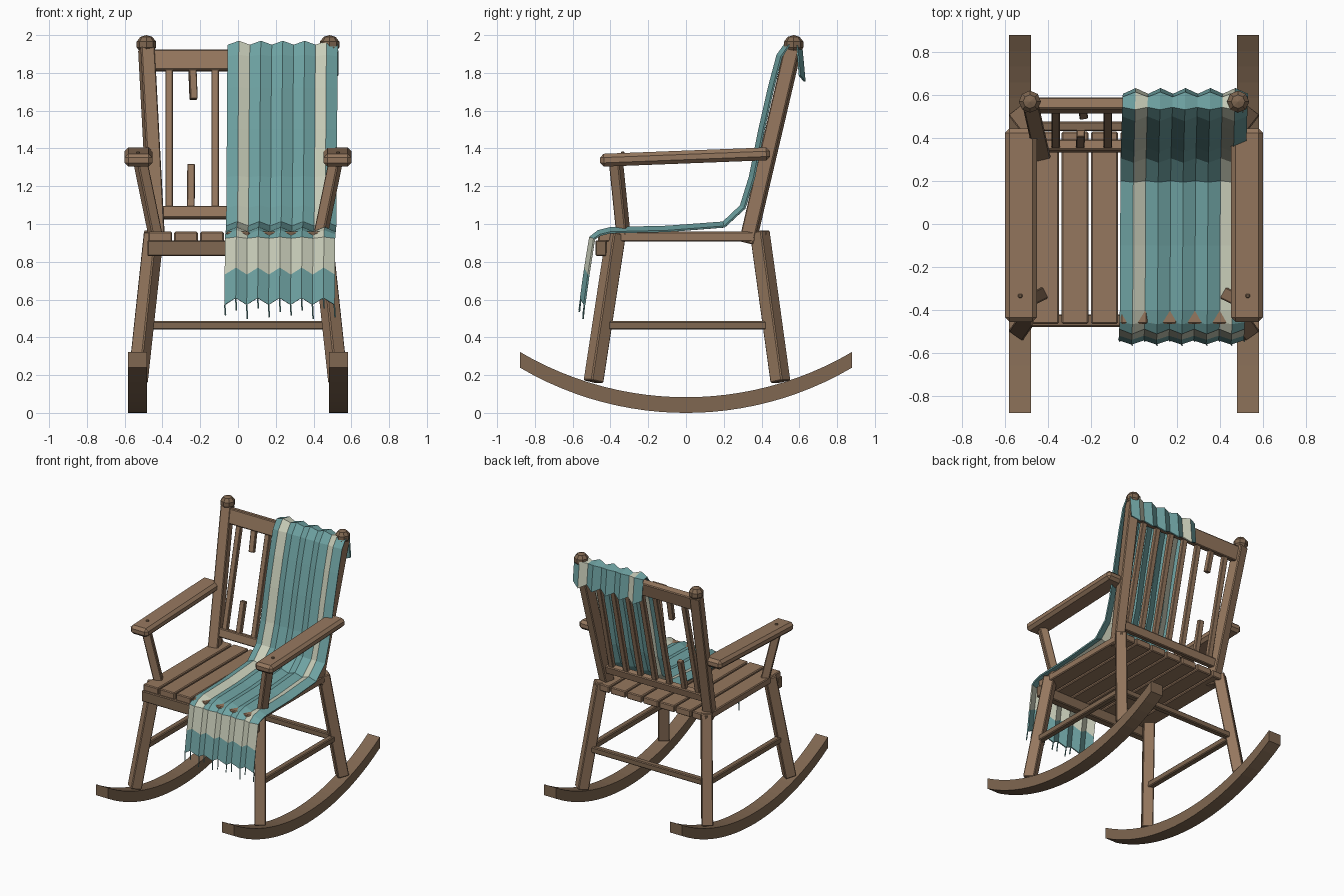
import bpy, bmesh, math
from mathutils import Vector, Quaternion

cube = bpy.data.objects.get("Cube")
if cube:
    bpy.data.objects.remove(cube)


def material(name, r, g, b):
    m = bpy.data.materials.new(name)
    m.use_nodes = True
    m.diffuse_color = (r, g, b, 1)
    m.node_tree.nodes["Principled BSDF"].inputs["Base Color"].default_value = (r, g, b, 1)
    return m


wood = material("light wood", .30, .185, .112)
dark_wood = material("dark wood", .215, .136, .082)
teal = material("teal cloth", .16, .37, .37)
cream = material("cream cloth", .60, .63, .50)


def finish(name, bm, *mats, bevel=0):
    bmesh.ops.recalc_face_normals(bm, faces=bm.faces)
    mesh = bpy.data.meshes.new(name)
    bm.to_mesh(mesh)
    bm.free()
    for m in mats:
        mesh.materials.append(m)
    ob = bpy.data.objects.new(name, mesh)
    bpy.context.collection.objects.link(ob)
    if bevel:
        mod = ob.modifiers.new("chamfer", 'BEVEL')
        mod.width = bevel
        mod.segments = 1
    return ob


def beam(name, start, end, width, depth, mat=wood, bevel=.006, roll=0):
    """A box running from start to end; depth is measured upward on level beams."""
    a, b = Vector(start), Vector(end)
    bm = bmesh.new()
    bmesh.ops.create_cube(bm, size=1)
    for v in bm.verts:
        v.co *= Vector((width, depth, (b - a).length))
    ob = finish(name, bm, mat, bevel=bevel)
    ob.rotation_mode = 'QUATERNION'
    ob.rotation_quaternion = (b - a).to_track_quat('Z', 'Y') @ Quaternion((0, 0, 1), roll)
    ob.location = (a + b) / 2
    return ob


def back_y(z):
    """Depth of the leaning back at a height."""
    return .33 + .235 * (z - .92)


def rocker(name, x):
    bm = bmesh.new()
    steps, half, radius = 24, .88, 1.733
    rings = []
    for i in range(steps + 1):
        y = -half + 2 * half * i / steps
        z = radius - math.sqrt(radius ** 2 - y ** 2)
        rings.append([bm.verts.new((x + dx, y, z + dz))
                      for dx, dz in ((-.051, 0), (.051, 0), (.051, .083), (-.051, .083))])
    for r, q in zip(rings, rings[1:]):
        for k in range(4):
            n = (k + 1) % 4
            bm.faces.new((r[k], r[n], q[n], q[k]))
    bm.faces.new(rings[0])
    bm.faces.new(rings[-1])
    finish(name, bm, dark_wood)


# Mirrored side parts
for side, s in (("left", 1), ("right", -1)):
    rocker(side + "_rocker", s * .532)
    beam(side + "_front_leg", (s * .53, -.49, .165), (s * .445, -.37, .95), .08, .08)
    beam(side + "_back_leg", (s * .53, .50, .165), (s * .445, .39, .96), .08, .08)
    beam(side + "_back_post", (s * .43, back_y(.9), .9), (s * .485, back_y(1.93), 1.93), .075, .08)
    beam(side + "_arm_post", (s * .435, -.33, .93), (s * .515, -.37, 1.32), .06, .06)
    beam(side + "_armrest", (s * .527, -.455, 1.337), (s * .527, .445, 1.372), .148, .068, bevel=.02)
    beam(side + "_stretcher", (s * .497, -.43, .463), (s * .497, .44, .463), .045, .045, dark_wood)
    beam(side + "_arm_peg", (s * .53, -.335, 1.35), (s * .53, -.335, 1.385), .02, .02, dark_wood, .005)
    bm = bmesh.new()
    bmesh.ops.create_uvsphere(bm, u_segments=8, v_segments=5, radius=.054)
    for v in bm.verts:
        v.co = Vector((s * .485, .57, 1.95)) + v.co * Vector((1, 1, .93))
    finish(side + "_finial", bm, dark_wood)

# Seat
for i in range(7):
    x = (i - 3) * .1375
    beam(f"seat_plank_{i + 1}", (x, -.465, .933), (x, .43, .933), .125, .052)
beam("front_apron", (-.48, -.45, .872), (.48, -.45, .872), .058, .083, dark_wood)
beam("back_stretcher", (-.49, .455, .463), (.49, .455, .463), .045, .045, dark_wood)

# Leaning back
beam("top_rail", (-.47, back_y(1.865), 1.865), (.47, back_y(1.865), 1.865), .055, .11, roll=-.23)
beam("lower_rail", (-.43, back_y(1.06), 1.06), (.43, back_y(1.06), 1.06), .05, .065, roll=-.23)


def back_slat(name, x0, z0, x1, z1):
    beam(name, (x0, back_y(z0), z0), (x1, back_y(z1), z1), .04, .034, bevel=.004)


for i in range(7):
    x = (i - 3) * .1215
    if i == 1:
        back_slat("broken_slat_bottom", -.25, 1.06, -.248, 1.315)
        back_slat("broken_slat_top", -.235, 1.66, -.242, 1.84)
    else:
        back_slat(f"back_slat_{i + 1}", x, 1.06, x, 1.84)

# Draped blanket: a pleated sheet swept along a side profile
path = [Vector((0, y, z)) for y, z in (
    (-.547, .59), (-.525, .75), (-.497, .925), (-.46, .952), (-.40, .967), (-.1, .974),
    (.2, .997), (.30, 1.09), (.35, 1.25), (.40, 1.5), (.45, 1.72), (.495, 1.89),
    (.54, 1.955), (.60, 1.945), (.615, 1.77))]
columns, last = 10, len(path) - 1
bm = bmesh.new()
grid = []
for j, p in enumerate(path):
    along = (path[min(j + 1, last)] - path[max(j - 1, 0)]).normalized()
    normal = Vector((0, -along.z, along.y))
    row = []
    for i in range(columns + 1):
        pleat = .012 if i % 2 else -.012
        shift = Vector((-.05 + .058 * i - .02 * (1 - j / last), 0, 0))
        hem = along * pleat * 1.4 if j < 2 or j == last else Vector()
        row.append(bm.verts.new(p + shift + normal * pleat + hem))
    grid.append(row)
for j in range(last):
    for i in range(columns):
        f = bm.faces.new((grid[j][i], grid[j][i + 1], grid[j + 1][i + 1], grid[j + 1][i]))
        # Cream lengthwise stripes and one cream band above the front hem
        f.material_index = int(j == 1 or (j > 1 and i in (1, columns - 2)))
hem_points = [v.co.copy() for v in grid[0]]
blanket = finish("blanket", bm, teal, cream)
thick = blanket.modifiers.new("thickness", 'SOLIDIFY')
thick.thickness = .01
thick.offset = 0

# Fringe
for i, p in enumerate(hem_points):
    drop = Vector((.004, -.008, -.055 - .02 * (i % 3) / 2))
    beam(f"fringe_{i + 1}", p, p + drop, .006, .006, teal, 0)
